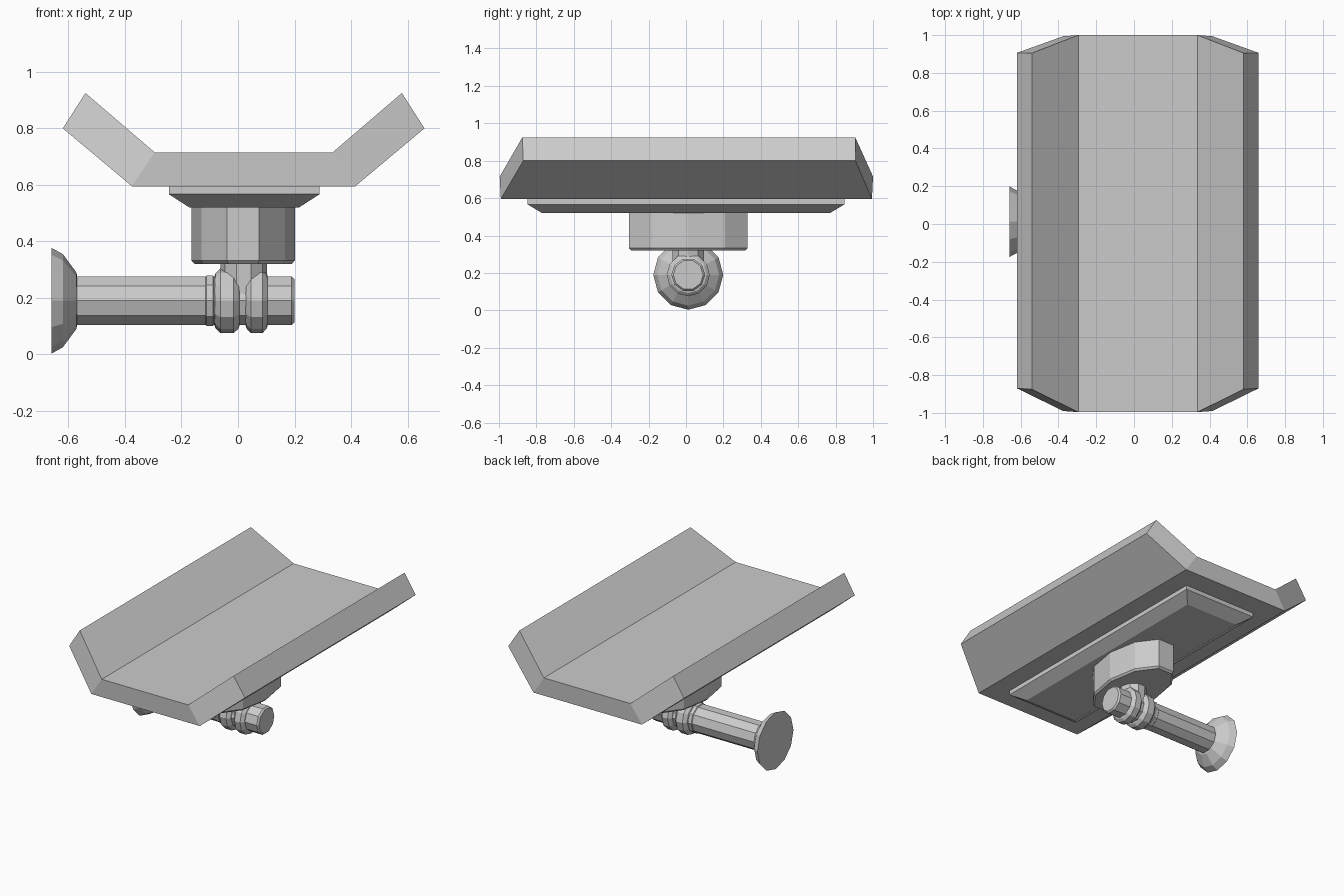
import bpy, bmesh
from math import cos, sin, tau

cube = bpy.data.objects.get("Cube")
if cube:
    bpy.data.objects.remove(cube, do_unlink=True)

grey = bpy.data.materials.new("plain_grey")
grey.use_nodes = True
grey.diffuse_color = (0.6, 0.6, 0.6, 1)
grey.node_tree.nodes["Principled BSDF"].inputs["Base Color"].default_value = (0.6, 0.6, 0.6, 1)


def loft(name, loops):
    """Skin a closed, capped body through loops of equal length."""
    bm = bmesh.new()
    rings = [[bm.verts.new(p) for p in loop] for loop in loops]
    n = len(rings[0])
    for a, b in zip(rings, rings[1:]):
        for i in range(n):
            j = (i + 1) % n
            bm.faces.new((a[i], a[j], b[j], b[i]))
    bm.faces.new(rings[0][::-1])
    bm.faces.new(rings[-1])
    bmesh.ops.recalc_face_normals(bm, faces=bm.faces)
    mesh = bpy.data.meshes.new(name)
    bm.to_mesh(mesh)
    bm.free()
    mesh.materials.append(grey)
    obj = bpy.data.objects.new(name, mesh)
    bpy.context.collection.objects.link(obj)
    return obj


AXIS_Y, AXIS_Z = 0.012, 0.19


def turned(name, profile, sides):
    """Turn (x, radius) pairs around the bar axis."""
    angles = [tau * i / sides for i in range(sides)]
    return loft(name, [[(x, AXIS_Y + r * cos(a), AXIS_Z + r * sin(a)) for a in angles]
                       for x, r in profile])


def upright(name, sections, sides, cx, cy):
    """Stack elliptical (z, rx, ry) sections."""
    angles = [tau * i / sides for i in range(sides)]
    return loft(name, [[(cx + rx * cos(a), cy + ry * sin(a), z) for a in angles]
                       for z, rx, ry in sections])


# Tray: half profile (x, z, half length, y shift) mirrored about its centre line
CENTRE_X = 0.02
half = [(0.315, 0.715, 0.998, 0.002), (0.56, 0.925, 0.89, 0.015),
        (0.64, 0.80, 0.888, 0.018), (0.395, 0.595, 0.992, 0.002)]
outline = [(CENTRE_X + x, z, l, s) for x, z, l, s in half]
outline += [(CENTRE_X - x, z, l, s) for x, z, l, s in reversed(half)]
tray = loft("tray", [[(x, s + side * l, z) for x, z, l, s in outline] for side in (-1, 1)])

# The U-shaped end caps are split into a floor and two wings
bm = bmesh.new()
bm.from_mesh(tray.data)
bm.verts.ensure_lookup_table()
for start in (0, 8):
    v = bm.verts
    bmesh.ops.connect_verts(bm, verts=[v[start], v[start + 3]])
    bmesh.ops.connect_verts(bm, verts=[v[start + 4], v[start + 7]])
bm.to_mesh(tray.data)
bm.free()


# Mounting plate with chamfered underside
def rectangle(hx, hy, z):
    return [(0.022 + sx * hx, sy * hy, z) for sx, sy in ((-1, -1), (1, -1), (1, 1), (-1, 1))]


loft("mounting_plate", [rectangle(0.194, 0.77, 0.52), rectangle(0.267, 0.848, 0.567),
                        rectangle(0.267, 0.848, 0.6)])

# Oval drum and the neck below it
upright("drum", [(0.32, 0.172, 0.322), (0.332, 0.183, 0.334), (0.525, 0.183, 0.334)],
        10, 0.018, 0.012)
upright("neck", [(0.2, 0.08, 0.085), (0.33, 0.083, 0.09)], 10, 0.02, 0.012)

# Horizontal bar, wall flange and collar
turned("bar", [(-0.6, 0.09), (0.19, 0.09), (0.2, 0.08)], 10)
turned("flange", [(-0.66, 0.187), (-0.62, 0.165), (-0.572, 0.1), (-0.57, 0.09)], 12)
turned("collar", [(-0.115, 0.09), (-0.111, 0.094), (-0.089, 0.094), (-0.085, 0.09)], 10)

# Two rounded clamp rings
for name, x0, x1 in (("right_clamp_ring", -0.085, 0.008), ("left_clamp_ring", 0.025, 0.107)):
    w = x1 - x0
    turned(name, [(x0, 0.08), (x0 + 0.06 * w, 0.098), (x0 + 0.25 * w, 0.115),
                  (x1 - 0.25 * w, 0.115), (x1 - 0.06 * w, 0.098), (x1, 0.08)], 12)
